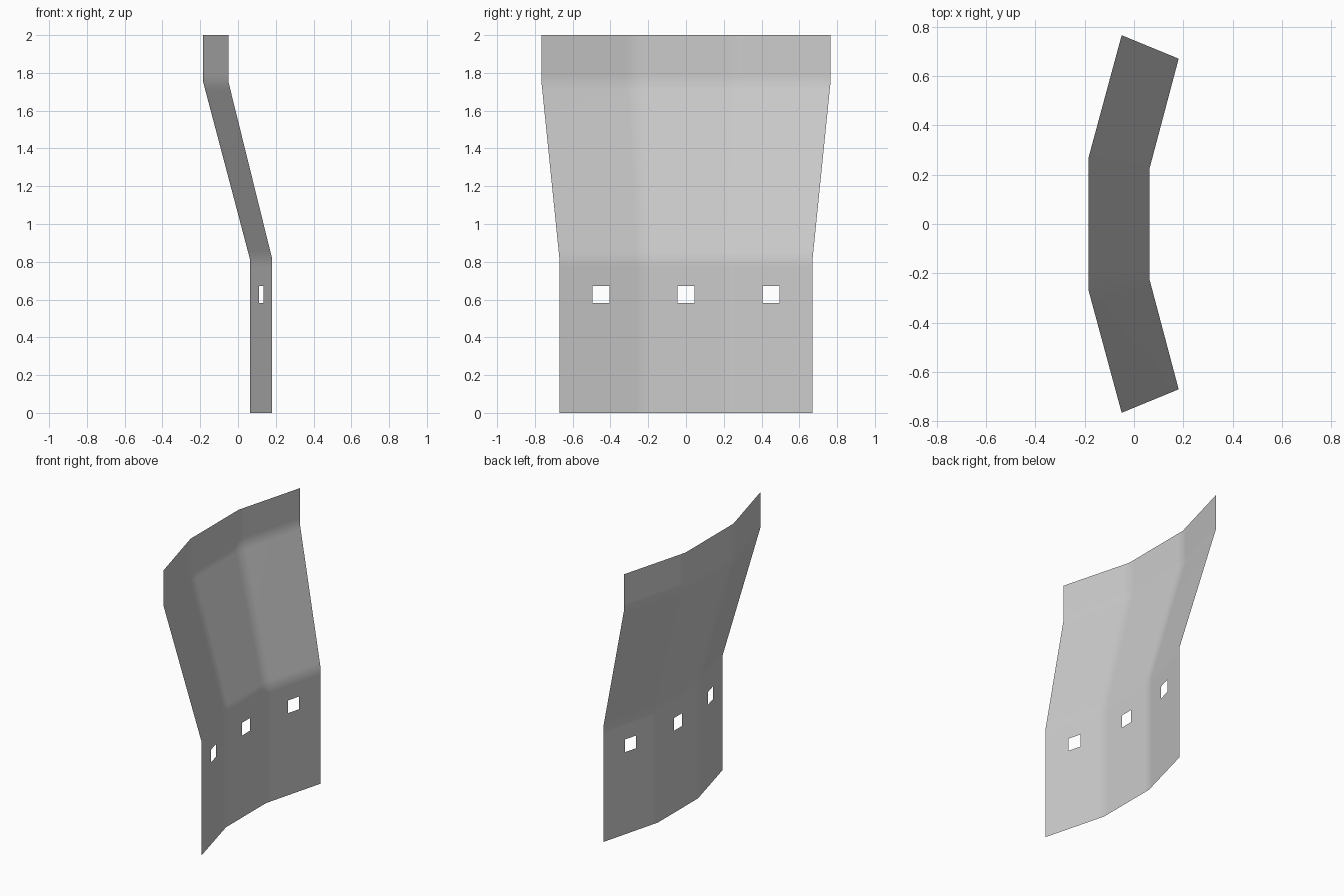
import bpy
import bmesh

cube = bpy.data.objects.get("Cube")
if cube:
    bpy.data.objects.remove(cube, do_unlink=True)

FOLD, EDGE = 0.225, 0.67        # half widths of the lower panel: inner fold, outer edge
LOW_BEND, HIGH_BEND, TOP = 0.815, 1.75, 2.0
SOFT = 0.04                     # support loop distance beside each fold
HOLE = 0.045                    # half size of the square holes
HOLE_Z = 0.628
HOLE_Y = (-0.45, 0.0, 0.45)


def lerp(a, b, t):
    return a + (b - a) * t


def section(y, fold, edge, x_mid, x_edge):
    """Point of a three-panel cross-section for a lower-panel width y."""
    sign, d = (-1 if y < 0 else 1), abs(y)
    if d <= FOLD:
        return x_mid, sign * fold * d / FOLD
    t = (d - FOLD) / (EDGE - FOLD)
    return lerp(x_mid, x_edge, t), sign * lerp(fold, edge, t)


def sheet_point(y, z):
    t = min(max((z - LOW_BEND) / (HIGH_BEND - LOW_BEND), 0), 1)
    low = section(y, FOLD, EDGE, 0.063, 0.181)
    high = section(y, 0.27, 0.765, -0.184, -0.05)
    return lerp(low[0], high[0], t), lerp(low[1], high[1], t), z


# Grid lines: edges, folds with support loops, and hole borders
half = [HOLE, FOLD - SOFT, FOLD, FOLD + SOFT,
        HOLE_Y[2] - HOLE, HOLE_Y[2] + HOLE, EDGE]
ys = [-y for y in reversed(half)] + half
zs = [0, HOLE_Z - HOLE, HOLE_Z + HOLE, TOP]
for bend in (LOW_BEND, HIGH_BEND):
    zs += [bend - SOFT, bend, bend + SOFT]
zs.sort()


def in_hole(y, z):
    return abs(z - HOLE_Z) < HOLE and any(abs(y - c) < HOLE for c in HOLE_Y)


# Folded sheet with three square holes
bm = bmesh.new()
rows = [[bm.verts.new(sheet_point(y, z)) for y in ys] for z in zs]
for j in range(len(zs) - 1):
    for i in range(len(ys) - 1):
        if in_hole((ys[i] + ys[i + 1]) / 2, (zs[j] + zs[j + 1]) / 2):
            continue
        face = bm.faces.new((rows[j][i], rows[j][i + 1],
                             rows[j + 1][i + 1], rows[j + 1][i]))
        face.smooth = True
mesh = bpy.data.meshes.new("folded_panel")
bm.to_mesh(mesh)
bm.free()
panel = bpy.data.objects.new("folded_panel", mesh)
bpy.context.collection.objects.link(panel)

# Plain grey material
grey = bpy.data.materials.new("light_grey")
grey.use_nodes = True
colour = (0.6, 0.6, 0.6, 1)
grey.diffuse_color = colour
grey.node_tree.nodes["Principled BSDF"].inputs["Base Color"].default_value = colour
mesh.materials.append(grey)
